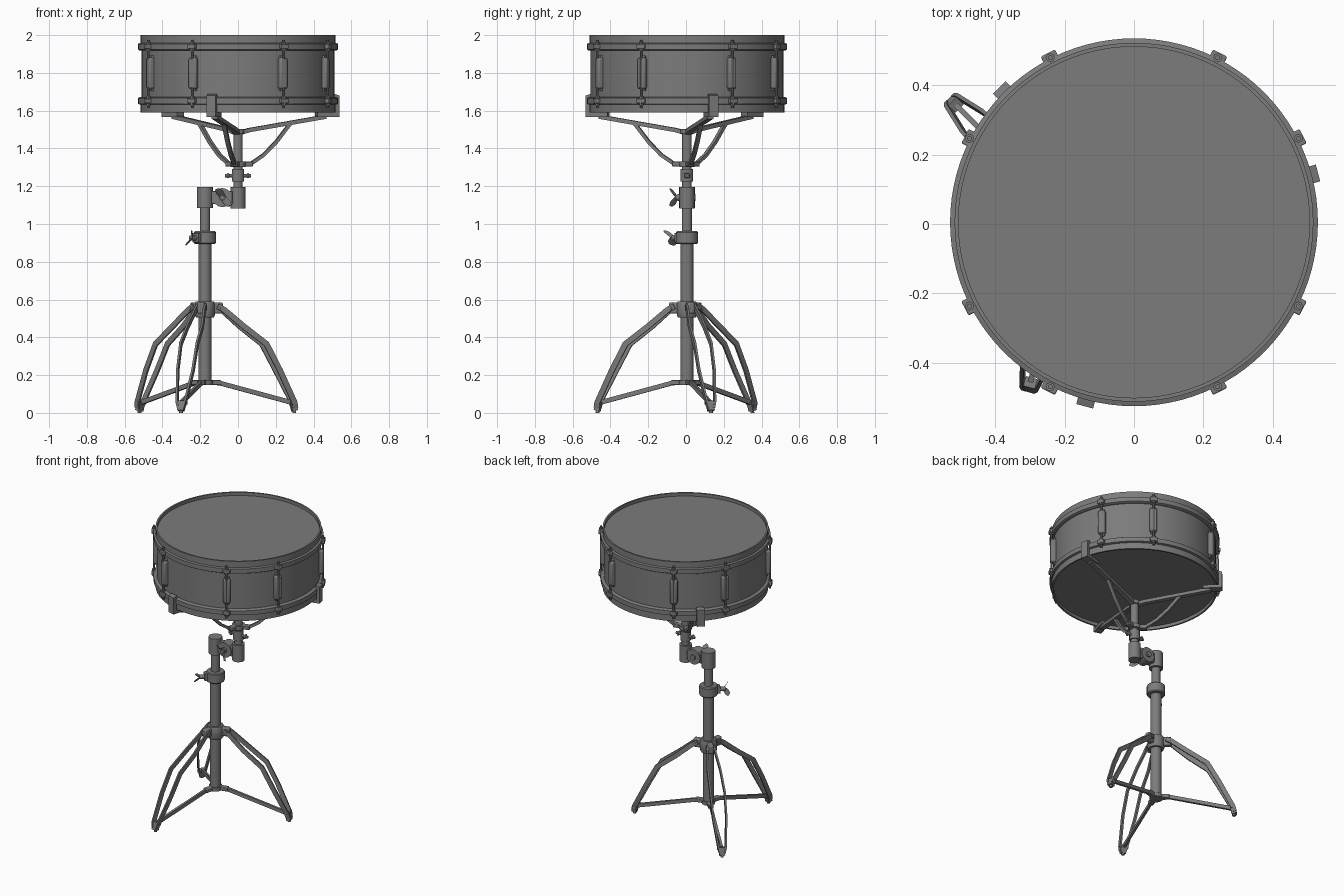
import bpy, bmesh
from math import radians, cos, sin
from mathutils import Vector, Matrix

cube = bpy.data.objects.get("Cube")
if cube:
    bpy.data.objects.remove(cube, do_unlink=True)

GREY = (0.2, 0.2, 0.2, 1)
metal = bpy.data.materials.new("grey_metal")
metal.use_nodes = True
metal.diffuse_color = GREY
metal.node_tree.nodes["Principled BSDF"].inputs["Base Color"].default_value = GREY

AXIS = Vector((0, 0.005, 0))        # drum and basket axis
POLE = Vector((-0.175, 0.005, 0))   # tripod axis
SIDES = {"left": 15, "rear_right": 135, "front_right": 255}
parts = []


def finish(name, bm, bevel=0):
    bmesh.ops.recalc_face_normals(bm, faces=bm.faces)
    mesh = bpy.data.meshes.new(name)
    bm.to_mesh(mesh)
    bm.free()
    mesh.materials.append(metal)
    ob = bpy.data.objects.new(name, mesh)
    bpy.context.collection.objects.link(ob)
    if bevel:
        mod = ob.modifiers.new("bevel", "BEVEL")
        mod.width, mod.segments = bevel, 2
    parts.append(ob)
    return ob


def place(origin, angle, r, t, z):
    """Point from radial, tangential and height offsets."""
    a = radians(angle)
    return origin + Vector((r * cos(a) - t * sin(a), r * sin(a) + t * cos(a), z))


def lathe(name, origin, profile, steps=32):
    bm = bmesh.new()
    vs = [bm.verts.new((r, 0, z)) for r, z in profile]
    es = [bm.edges.new(p) for p in zip(vs, vs[1:])]
    bmesh.ops.spin(bm, geom=vs + es, axis=(0, 0, 1), cent=(0, 0, 0),
                   angle=radians(360), steps=steps)
    bmesh.ops.remove_doubles(bm, verts=bm.verts, dist=0.0005)
    bmesh.ops.translate(bm, verts=bm.verts, vec=origin)
    return finish(name, bm)


def post(name, origin, radius, z0, z1):
    return lathe(name, origin, [(0, z0), (radius, z0), (radius, z1), (0, z1)])


def rod(name, a, b, radius, sides=16):
    bm = bmesh.new()
    d = b - a
    m = Matrix.Translation((a + b) / 2) @ d.to_track_quat("Z", "Y").to_matrix().to_4x4()
    bmesh.ops.create_cone(bm, cap_ends=True, segments=sides, radius1=radius,
                          radius2=radius, depth=d.length, matrix=m)
    return finish(name, bm)


def block(name, origin, angle, r, t, z, size, bevel=0.004):
    bm = bmesh.new()
    m = (Matrix.Translation(place(origin, angle, r, t, z))
         @ Matrix.Rotation(radians(angle), 4, "Z") @ Matrix.Diagonal((*size, 1)))
    bmesh.ops.create_cube(bm, size=1, matrix=m)
    return finish(name, bm, bevel)


def strip(name, origin, angle, path, width, height):
    """Flat bar following (r, t, z) points; height lies in the radial plane."""
    bm = bmesh.new()
    rings = []
    pts = [Vector(p) for p in path]
    for i, p in enumerate(pts):
        d0 = (p - pts[i - 1]) if i else pts[1] - p
        d1 = (pts[i + 1] - p) if i < len(pts) - 1 else d0
        n0, n1 = [Vector((-d.z, 0, d.x)).normalized() for d in (d0, d1)]
        n = (n0 + n1).normalized()
        n *= height / 2 / max(n.dot(n0), 0.4)
        w = Vector((0, width / 2, 0))
        rings.append([bm.verts.new(place(origin, angle, *(p + o)))
                      for o in (n + w, n - w, -n - w, -n + w)])
    for a, b in zip(rings, rings[1:]):
        for k in range(4):
            j = (k + 1) % 4
            bm.faces.new((a[k], a[j], b[j], b[k]))
    bm.faces.new(rings[0])
    bm.faces.new(rings[-1])
    return finish(name, bm)


def wing(name, origin, angle, r, z, span, tilt=0.0):
    """Wing bolt: hub, and a thin plate with two flared lobes."""
    rod(name + "_hub", place(origin, angle, r - 0.045, 0, z),
        place(origin, angle, r + 0.012, 0, z), 0.014)
    for s in (-1, 1):
        bm = bmesh.new()
        outline = [(0, -.012), (.6, -.022), (1, -.012), (1, .012), (.6, .022), (0, .012)]
        vs = [bm.verts.new(place(origin, angle, r + 0.03 * u + v * .5,
                                 s * u * span * tilt + v * .6, z + s * u * span + v * .3))
              for u, v in outline]
        f = bm.faces.new(vs)
        out = bmesh.ops.extrude_face_region(bm, geom=[f])
        move = place(Vector(), angle, 0.006, 0.012, 0)
        bmesh.ops.translate(bm, vec=move,
                            verts=[g for g in out["geom"] if isinstance(g, bmesh.types.BMVert)])
        finish(name + "_lobe", bm)


# Drum shell, heads and hoops
lathe("drum_shell", AXIS, [(.510, 1.61), (.510, 1.96)], 96)
for name, base, s in (("top", 2.0, -1), ("bottom", 1.59, 1)):
    lathe(name + "_hoop", AXIS, [(r, base + s * d) for r, d in (
        (.506, .03), (.506, 0), (.517, 0), (.517, .042), (.530, .046),
        (.530, .076), (.520, .082), (.509, .082))], 96)
    lathe(name + "_head", AXIS, [(0, base + s * .022), (.508, base + s * .022)], 96)

# Tension lugs with rods and hoop claws
for i, a in enumerate((27, 63, 117, 153, 207, 243, 297, 333)):
    block(f"lug_casing_{i}", AXIS, a, .520, 0, 1.798, (.036, .046, .165), .010)
    block(f"lug_foot_{i}", AXIS, a, .512, 0, 1.798, (.016, .030, .190))
    rod(f"tension_rod_{i}", place(AXIS, a, .532, 0, 1.615),
        place(AXIS, a, .532, 0, 1.975), .007, 10)
    for end, z in (("top", 1.94), ("bottom", 1.652)):
        block(f"{end}_claw_{i}", AXIS, a, .530, 0, z, (.034, .046, .026))
        rod(f"{end}_rod_nut_{i}", place(AXIS, a, .532, 0, z - .022),
            place(AXIS, a, .532, 0, z + .022), .013, 8)

# Basket: arms, curved struts and rim clamps
for side, a in SIDES.items():
    strip("basket_arm_" + side, AXIS, a, [(.02, 0, 1.485), (.06, 0, 1.497), (.48, 0, 1.568)], .032, .022)
    strip("basket_strut_" + side, AXIS, a,
          [(.04, 0, 1.315), (.075, 0, 1.322), (.14, 0, 1.365), (.21, 0, 1.435),
           (.265, 0, 1.505), (.29, 0, 1.535)], .022, .018)
    strip("basket_clamp_" + side, AXIS, a,
          [(.43, 0, 1.578), (.538, 0, 1.578), (.538, 0, 1.672), (.518, 0, 1.678)], .05, .022)
    block("strut_clevis_" + side, AXIS, a, .05, 0, 1.317, (.055, .036, .026))

# Basket stem
post("basket_stem", AXIS, .025, 1.18, 1.49)
post("basket_hub", AXIS, .034, 1.478, 1.503)
post("strut_collar", AXIS, .040, 1.303, 1.330)
post("stem_nut", AXIS, .033, 1.225, 1.292)
rod("stem_cross_bolt", AXIS + Vector((-.07, 0, 1.256)), AXIS + Vector((.07, 0, 1.256)), .009)
for s in (-1, 1):
    block("cross_bolt_end", AXIS, 0, s * .052, 0, 1.256, (.012, .03, .026))

# Tilter joint between stem and pole
post("tilter_stem_socket", AXIS, .039, 1.083, 1.197)
post("tilter_pole_socket", POLE, .043, 1.085, 1.197)
block("tilter_link", AXIS, 0, -.085, 0, 1.14, (.11, .055, .07))
rod("tilter_ratchet", AXIS + Vector((-.083, -.034, 1.14)), AXIS + Vector((-.083, .034, 1.14)), .050, 32)
rod("tilter_bolt", AXIS + Vector((-.083, -.05, 1.14)), AXIS + Vector((-.083, .045, 1.14)), .018)
wing("tilter_wing", AXIS + Vector((-.083, 0, 0)), 270, .052, 1.14, .045, -.7)

# Telescoping pole and height clamp
post("inner_pole", POLE, .027, .85, 1.09)
post("outer_pole", POLE, .034, .147, .90)
lathe("height_clamp", POLE, [(.027, .962), (.053, .962), (.058, .956), (.058, .900),
                             (.053, .894), (.034, .894)])
block("height_clamp_lug", POLE, 225, .058, 0, .928, (.03, .045, .05))
wing("height_wing", POLE, 225, .095, .926, .036, .6)

# Tripod collars
lathe("leg_collar", POLE, [(.034, .59), (.048, .59), (.052, .582), (.052, .515), (.047, .505), (.034, .505)])
post("brace_collar", POLE, .042, .147, .172)

# Tripod legs: paired bars, brace and foot
for side, a in SIDES.items():
    block("leg_clevis_" + side, POLE, a, .068, 0, .555, (.055, .036, .060), .008)
    for s in (-1, 1):
        strip("leg_bar_" + side, POLE, a,
              [(.065, s * .022, .565), (.10, s * .024, .545), (.20, s * .040, .460),
               (.325, s * .045, .365), (.40, s * .042, .225), (.485, s * .022, .055),
               (.492, s * .014, .025)], .011, .030)
    rod("leg_pivot_" + side, place(POLE, a, .085, -.032, .553), place(POLE, a, .085, .032, .553), .010)
    block("brace_clevis_" + side, POLE, a, .055, 0, .160, (.06, .034, .026))
    strip("leg_brace_" + side, POLE, a, [(.05, 0, .160), (.085, 0, .157), (.475, 0, .055)], .016, .024)
    rod("foot_pin_" + side, place(POLE, a, .478, -.03, .052), place(POLE, a, .478, .03, .052), .008)
    strip("rubber_foot_" + side, POLE, a, [(.478, 0, .062), (.492, 0, .012)], .034, .030)
    rod("foot_tip_" + side, place(POLE, a, .490, 0, 0), place(POLE, a, .488, 0, .03), .010)

bpy.ops.object.select_all(action="DESELECT")
for ob in parts:
    ob.select_set(True)
bpy.context.view_layer.objects.active = parts[0]
bpy.ops.object.shade_smooth_by_angle(angle=radians(35))
